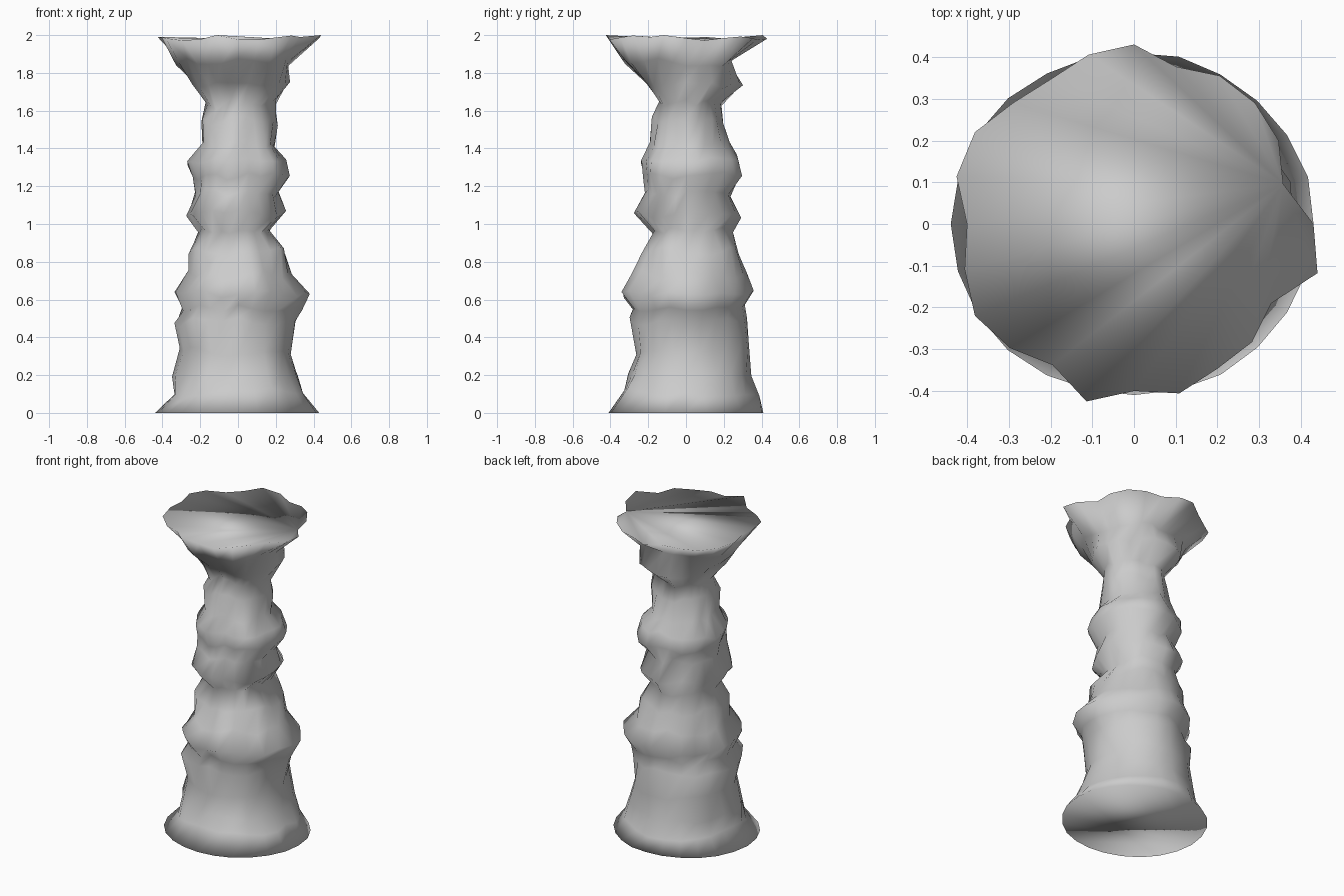
import bpy, bmesh, math
from mathutils import Vector, noise

if "Cube" in bpy.data.objects:
    bpy.data.objects.remove(bpy.data.objects["Cube"])

SIDES = 24

# Column profile: height, then reach towards +x, +y, -x, -y
PROFILE = [
    (0.00, .43, .41, .44, .41), (0.10, .36, .39, .36, .35),
    (0.20, .33, .35, .35, .31), (0.33, .30, .33, .31, .27),
    (0.48, .31, .34, .34, .31), (0.55, .34, .32, .30, .29),
    (0.63, .38, .36, .33, .35), (0.73, .28, .32, .26, .28),
    (0.86, .26, .29, .26, .23), (0.97, .17, .26, .21, .18),
    (1.05, .25, .30, .28, .27), (1.16, .22, .24, .24, .22),
    (1.26, .29, .31, .24, .23), (1.34, .26, .28, .27, .24),
    (1.42, .20, .24, .20, .20), (1.55, .21, .20, .20, .18),
    (1.64, .20, .18, .18, .14), (1.74, .27, .30, .25, .22),
    (1.86, .28, .25, .32, .35)]

# Flared rim radii, counter-clockwise from +x
RIM = [.43, .37, .40, .41, .41, .39, .43, .42, .40, .41, .44, .44,
       .40, .42, .44, .42, .39, .44, .40, .42, .40, .40, .38, .455]


def blend(reach, i):
    """Smooth blend between the four cardinal reaches."""
    q = i * 4 / SIDES
    k, t = int(q), q - int(q)
    t = t * t * (3 - 2 * t)
    return reach[k % 4] * (1 - t) + reach[(k + 1) % 4] * t


def lumps(a, z, seed):
    p = Vector((math.cos(a) * 2.2, math.sin(a) * 2.2, z * 5 + seed))
    return noise.noise(p)


bm = bmesh.new()
rings = []
for n, (z, *reach) in enumerate(PROFILE):
    ring = []
    for i in range(SIDES):
        a = i * math.tau / SIDES
        r = blend(reach, i) - 0.008 + 0.035 * lumps(a, z, 3)
        if n == 0:
            r = blend(reach, i) + 0.008 * lumps(a, z, 3)
        dz = 0 if n == 0 else 0.05 * lumps(a, z, 40)
        ring.append(bm.verts.new((r * math.cos(a), r * math.sin(a), z + dz)))
    rings.append(ring)

# Ragged top rim
rim = []
for i, r in enumerate(RIM):
    a = i * math.tau / SIDES
    z = min(2.0, 1.983 + 0.03 * lumps(a, 2, 11))
    if i in (17, 23):
        z = 2.0
    rim.append(bm.verts.new((r * math.cos(a), r * math.sin(a), z)))
rings.append(rim)

# Rock sides
for low, high in zip(rings, rings[1:]):
    for i in range(SIDES):
        j = (i + 1) % SIDES
        bm.faces.new((low[i], low[j], high[j], high[i]))

# End caps fanned from one rim corner
for ring, start in ((rings[0], 12), (rim, 1)):
    loop = ring[start:] + ring[:start]
    for i in range(1, SIDES - 1):
        bm.faces.new((loop[0], loop[i], loop[i + 1]))

bmesh.ops.recalc_face_normals(bm, faces=bm.faces[:])
for f in bm.faces:
    f.smooth = True
mesh = bpy.data.meshes.new("rock_column")
bm.to_mesh(mesh)
bm.free()
bpy.context.collection.objects.link(bpy.data.objects.new("rock_column", mesh))
